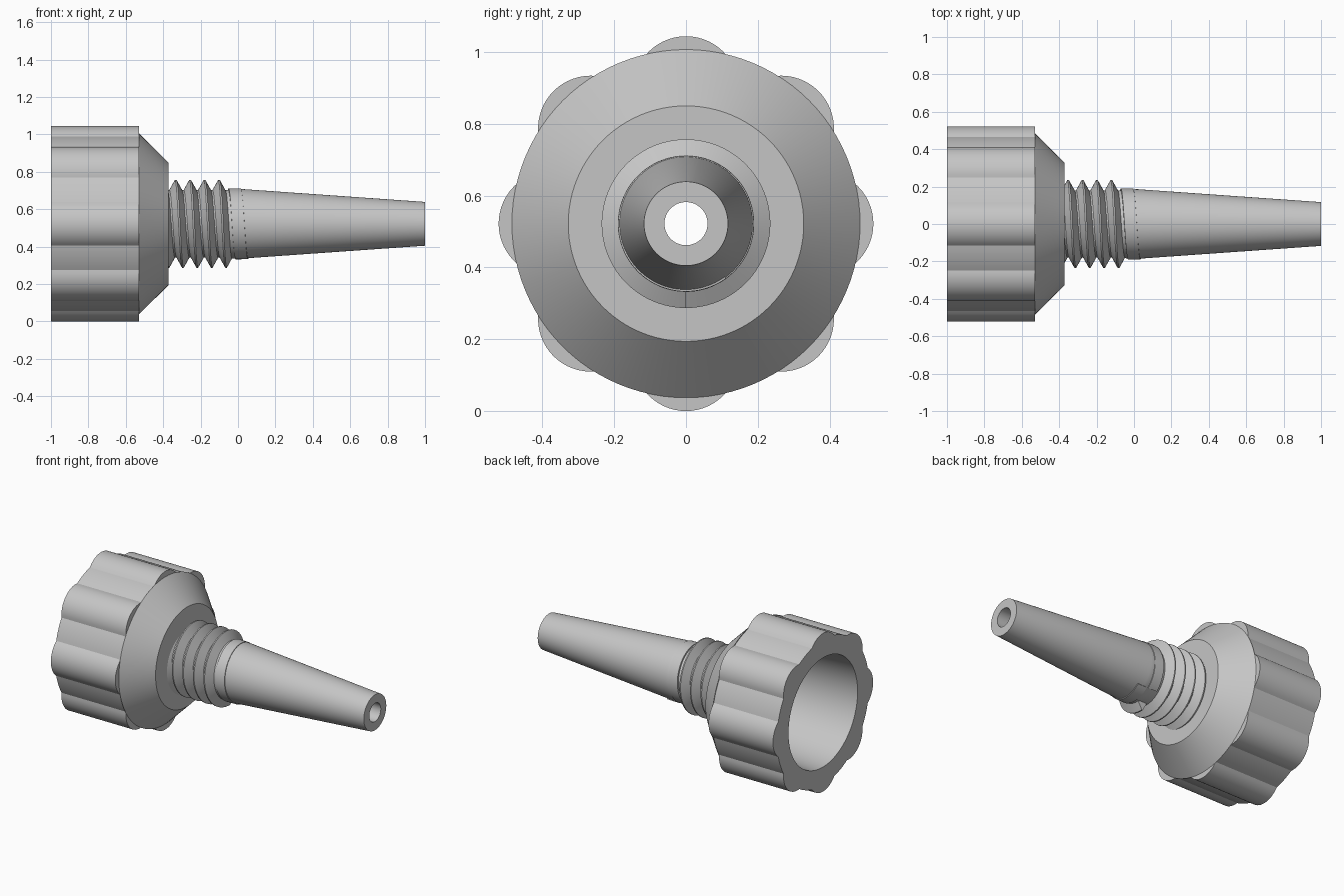
import bpy
import bmesh
from math import sin, cos, acos, sqrt, pi, radians

AXIS_Z = 0.522
SEGMENTS = 96

cube = bpy.data.objects.get("Cube")
if cube:
    bpy.data.objects.remove(cube, do_unlink=True)

grey = bpy.data.materials.new("plain grey")
grey.use_nodes = True
colour = (0.56, 0.56, 0.56, 1)
grey.diffuse_color = colour
grey.node_tree.nodes["Principled BSDF"].inputs["Base Color"].default_value = colour


def point(x, r, angle):
    """Point at distance r from the long axis."""
    return (x, r * cos(angle), AXIS_Z + r * sin(angle))


def skin(name, rings, loop):
    """Join closed rings of points; loop the last to the first, or cap both ends."""
    bm = bmesh.new()
    rows = [[bm.verts.new(p) for p in ring] for ring in rings]
    pairs = list(zip(rows, rows[1:]))
    if loop:
        pairs.append((rows[-1], rows[0]))
    else:
        bm.faces.new(rows[0])
        bm.faces.new(rows[-1])
    for a, b in pairs:
        for i in range(len(a)):
            j = (i + 1) % len(a)
            bm.faces.new((a[i], a[j], b[j], b[i]))
    bmesh.ops.recalc_face_normals(bm, faces=bm.faces)
    mesh = bpy.data.meshes.new(name)
    bm.to_mesh(mesh)
    bm.free()
    mesh.materials.append(grey)
    obj = bpy.data.objects.new(name, mesh)
    bpy.context.collection.objects.link(obj)
    bpy.ops.object.select_all(action="DESELECT")
    obj.select_set(True)
    bpy.context.view_layer.objects.active = obj
    bpy.ops.object.shade_smooth_by_angle(angle=radians(30))


def lathe(name, profile):
    angles = [2 * pi * i / SEGMENTS for i in range(SEGMENTS)]
    skin(name, [[point(x, r, a) for a in angles] for x, r in profile], True)


def helix(name, profile, x_top, start, end, pitch=0.077):
    """Sweep a profile of (x offset, radius) along a right-hand helix."""
    steps = int((end - start) * SEGMENTS)
    rings = []
    for i in range(steps + 1):
        turn = start + (end - start) * i / steps
        x = x_top + pitch * turn
        rings.append([point(x + dx, r, 2 * pi * turn + pi / 2) for dx, r in profile])
    skin(name, rings, False)


# Grip: a round drum with eight rounded lobes breaking through its side
DRUM_R, LOBE_CENTRE, LOBE_R = 0.48, 0.375, 0.147
meet = acos((DRUM_R ** 2 + LOBE_CENTRE ** 2 - LOBE_R ** 2) / (2 * DRUM_R * LOBE_CENTRE))
outline = []
for k in range(8):
    middle = k * pi / 4
    for i in range(16):
        a = meet * (i / 8 - 1)
        reach = LOBE_CENTRE * cos(a) + sqrt(LOBE_R ** 2 - (LOBE_CENTRE * sin(a)) ** 2)
        outline.append((reach, middle + a))
    for i in range(8):
        outline.append((DRUM_R, middle + meet + (pi / 4 - 2 * meet) * i / 8))


def lobed(x):
    return [point(x, r, a) for r, a in outline]


def socket(x, r):
    return [point(x, r, a) for _, a in outline]


skin("grip", [socket(-1, 0.36), lobed(-1), lobed(-0.53), socket(-0.53, 0.33)], True)

# Sloped shoulder, threaded core and tapered nozzle with a through bore
lathe("shoulder_and_nozzle", [
    (-0.53, 0.33), (-0.53, 0.485), (-0.372, 0.328), (-0.372, 0.18),
    (-0.05, 0.18), (-0.04, 0.185), (0.02, 0.186), (1, 0.117),
    (1, 0.06), (-0.46, 0.06), (-0.47, 0.28), (-0.5, 0.32)])

# Screw thread that starts inside the shoulder and stops abruptly underneath
helix("thread", [(-0.037, 0.175), (-0.004, 0.235), (0.004, 0.235), (0.037, 0.175)],
      -0.333, -1, 3.5)

# Thin raised band that continues the thread onto the nozzle
helix("thread_runout_band", [(-0.035, 0.175), (-0.033, 0.19), (0.033, 0.189), (0.035, 0.175)],
      -0.018, -0.4, 0.6)
